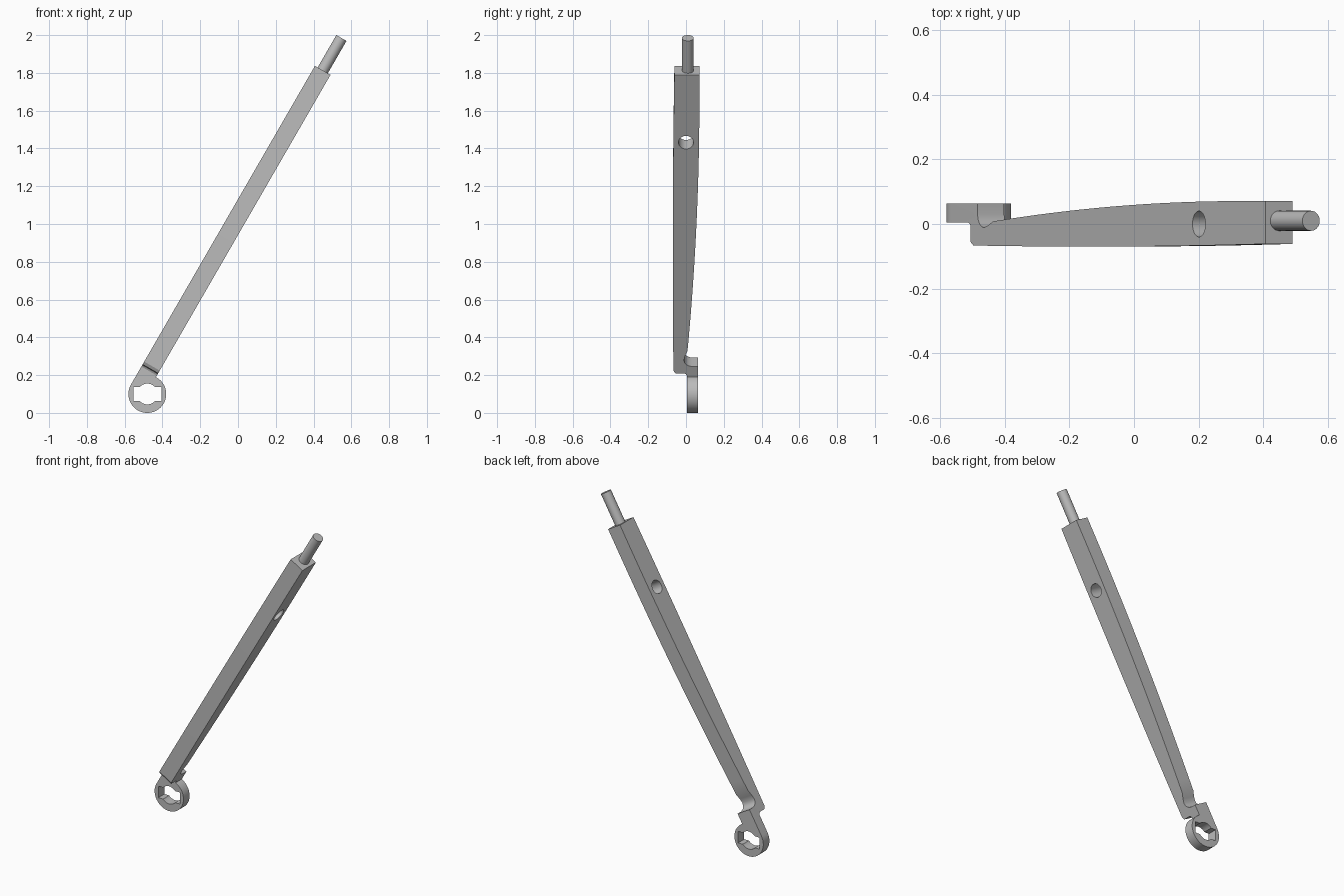
import bpy, bmesh, math
from mathutils import Vector

cube = bpy.data.objects.get("Cube")
if cube:
    bpy.data.objects.remove(cube, do_unlink=True)

steel = bpy.data.materials.new("grey_steel")
steel.use_nodes = True
grey = (0.5, 0.5, 0.5, 1)
steel.diffuse_color = grey
steel.node_tree.nodes["Principled BSDF"].inputs["Base Color"].default_value = grey

# Frame of the leaning arm: origin at the eye, axis 60 degrees up
EYE = Vector((-0.48, 0, 0.1))
ALONG = Vector((math.cos(math.pi / 3), 0, math.sin(math.pi / 3)))
ACROSS = Vector((ALONG.z, 0, -ALONG.x))
DEPTH = Vector((0, 1, 0))
MID = -0.0525


def at(t, p, y):
    return EYE + ALONG * t + ACROSS * p + DEPTH * y


def prism(name, points, offset):
    """Extrude a planar outline of world points by an offset."""
    bm = bmesh.new()
    face = bm.faces.new([bm.verts.new(p) for p in points])
    new = bmesh.ops.extrude_face_region(bm, geom=[face])["geom"]
    bmesh.ops.translate(bm, vec=offset, verts=[v for v in new if isinstance(v, bmesh.types.BMVert)])
    bmesh.ops.recalc_face_normals(bm, faces=bm.faces)
    mesh = bpy.data.meshes.new(name)
    bm.to_mesh(mesh)
    bm.free()
    obj = bpy.data.objects.new(name, mesh)
    bpy.context.collection.objects.link(obj)
    mesh.materials.append(steel)
    return obj


def rod(name, centre, a, b, radius, offset, sides=48):
    ring = [centre + radius * (a * math.cos(k * math.tau / sides) + b * math.sin(k * math.tau / sides))
            for k in range(sides)]
    return prism(name, ring, offset)


def combine(target, other, operation):
    mod = target.modifiers.new("join", "BOOLEAN")
    mod.object, mod.operation, mod.solver = other, operation, "EXACT"
    bpy.context.view_layer.objects.active = target
    bpy.ops.object.modifier_apply(modifier=mod.name)
    bpy.data.objects.remove(other, do_unlink=True)


def smooth(obj):
    bpy.ops.object.select_all(action="DESELECT")
    obj.select_set(True)
    bpy.context.view_layer.objects.active = obj
    bpy.ops.object.shade_smooth_by_angle(angle=math.radians(30))


# Side profile of the arm: eye neck, front bow, back bow, hollow behind the neck
START, END, STEPS = 0.14, 1.948, 24
profile = [(0, 0.004), (0.11, 0.004), (0.12, -0.002), (0.123, -0.012), (0.123, -0.056)]
for k in range(STEPS + 1):
    t = START + (END - START) * k / STEPS
    profile.append((t, -0.070 + 0.007 * (t - 0.85) ** 2))
for k in range(STEPS + 1):
    t = END + (0.26 - END) * k / STEPS
    profile.append((t, 0.071 - 0.0266 * (t - 1.8) ** 2))
profile += [(0.23, -0.005), (0.205, -0.011), (0.19, -0.008), (0.178, 0.0),
            (0.169, 0.014), (0.165, 0.03), (0.165, 0.064), (0, 0.064)]
arm = prism("arm", [at(t, -0.1, y) for t, y in profile], ACROSS * 0.095)

# Ring eye joined to the neck
eye = rod("eye", at(0, 0, 0.004), ALONG, ACROSS, 0.1, DEPTH * 0.06, 64)
combine(arm, eye, "UNION")

# Round hole with side slots through the eye
combine(arm, rod("eye_bore", at(0, 0, -0.1), ALONG, ACROSS, 0.055, DEPTH * 0.3), "DIFFERENCE")
slot = [EYE + Vector((x, -0.1, z)) for x, z in
        ((-0.074, -0.036), (0.074, -0.036), (0.074, 0.036), (-0.074, 0.036))]
combine(arm, prism("eye_slot", slot, DEPTH * 0.3), "DIFFERENCE")

# Cross hole near the upper end
combine(arm, rod("cross_hole", at(1.535, -0.2, 0), ALONG, DEPTH, 0.04, ACROSS * 0.3), "DIFFERENCE")
smooth(arm)

# Round pin on the upper end
pin = rod("end_pin", at(END - 0.01, MID, 0.01), ACROSS, DEPTH, 0.031, ALONG * 0.208)
smooth(pin)
